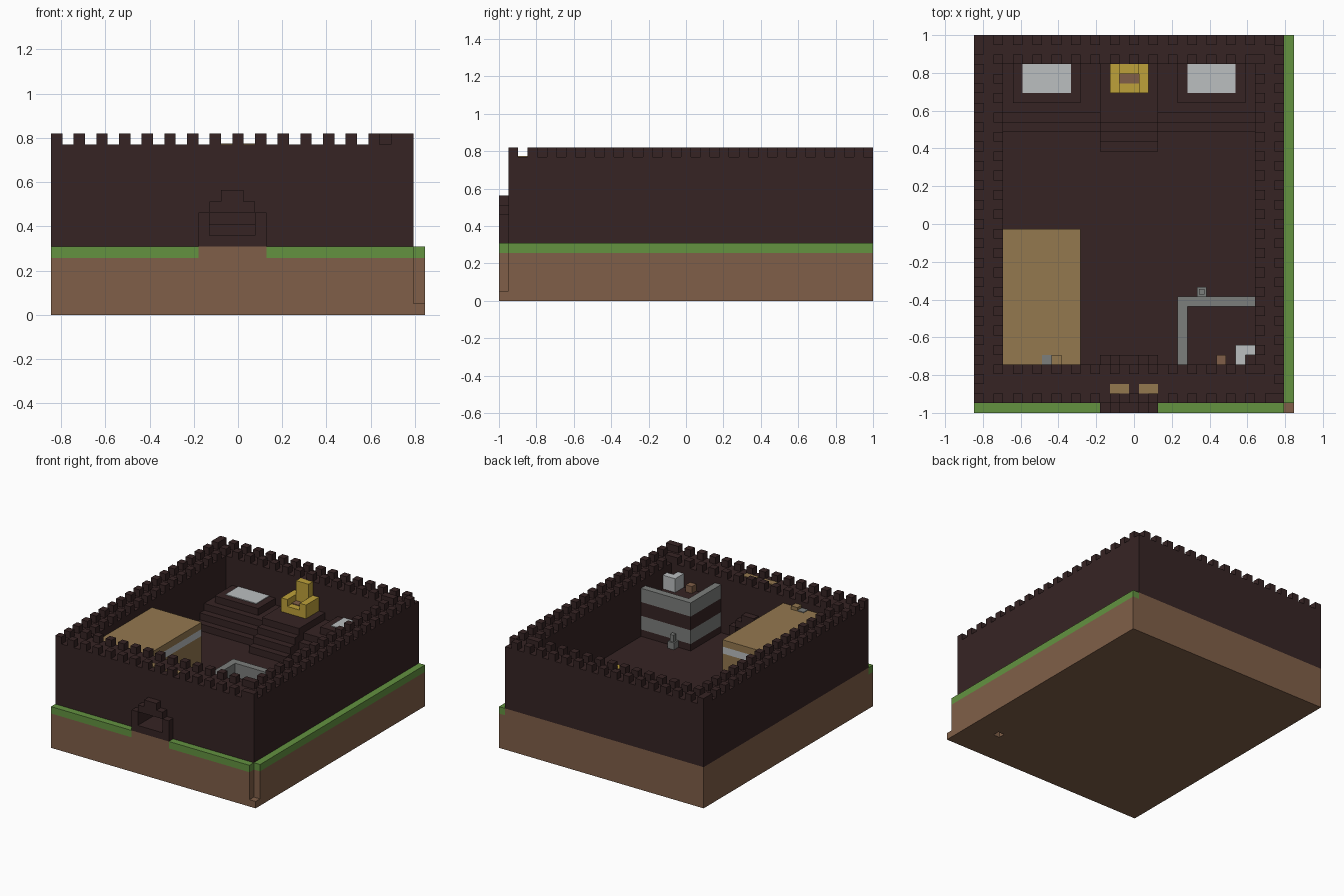
import bpy
import bmesh
from mathutils import Vector

default = bpy.data.objects.get("Cube")
if default:
    bpy.data.objects.remove(default)

# Everything sits on a grid of cubes: WIDE x DEEP x 16 cubes
WIDE, DEEP = 33, 39
UNIT = 2 / DEEP
FLOOR, ROOF, TOP = 7, 14, 15


def material(name, red, green, blue):
    """Flat material from display colour values, stored as linear."""
    linear = [((c / 255 + 0.055) / 1.055) ** 2.4 for c in (red, green, blue)]
    mat = bpy.data.materials.new(name)
    mat.use_nodes = True
    mat.diffuse_color = (*linear, 1)
    shader = next(n for n in mat.node_tree.nodes if n.type == "BSDF_PRINCIPLED")
    shader.inputs["Base Color"].default_value = (*linear, 1)
    return mat


dark_brick = material("dark_brick", 54, 36, 36)
dirt = material("dirt", 128, 95, 72)
grass = material("grass", 99, 146, 64)
planks = material("planks", 148, 120, 79)
gold = material("gold", 190, 161, 58)
stone = material("grey_stone", 124, 126, 124)
white = material("white_stone", 187, 191, 192)


def build(name, mat, *boxes):
    """One object from boxes given as (low corner, size) in grid cubes."""
    bm = bmesh.new()
    for low, size in boxes:
        made = bmesh.ops.create_cube(bm, size=1)
        for vert in made["verts"]:
            place = [l + s * (c + 0.5) for l, s, c in zip(low, size, vert.co)]
            place[0] -= WIDE / 2
            place[1] -= DEEP / 2
            vert.co = Vector(place) * UNIT
    mesh = bpy.data.meshes.new(name)
    bm.to_mesh(mesh)
    bm.free()
    mesh.materials.append(mat)
    obj = bpy.data.objects.new(name, mesh)
    bpy.context.collection.objects.link(obj)
    return obj


def slab(x0, x1, y0, y1, z0, z1):
    """Box from its extents along each axis."""
    return (x0, y0, z0), (x1 - x0, y1 - y0, z1 - z0)


# Ground: bottom layer with a small hole, then soil with an open front corner
hole_x, hole_y = 28, 5
build("ground_bottom", dirt,
      slab(0, hole_x, 0, DEEP, 0, 1),
      slab(hole_x + 1, WIDE, 0, DEEP, 0, 1),
      slab(hole_x, hole_x + 1, 0, hole_y, 0, 1),
      slab(hole_x, hole_x + 1, hole_y + 1, DEEP, 0, 1))
build("ground_soil", dirt,
      slab(0, WIDE - 1, 0, DEEP, 1, 5),
      slab(WIDE - 1, WIDE, 1, DEEP, 1, 5),
      slab(0, WIDE - 1, 1, DEEP, 5, 6),
      slab(13, 19, 0, 1, 5, 6))
build("grass_border", grass,
      slab(0, 13, 0, 1, 5, 6),
      slab(19, WIDE - 1, 0, 1, 5, 6),
      slab(WIDE - 1, WIDE, 1, DEEP, 5, 6))

# Courtyard floor and thick outer walls, the front one with a passage
build("courtyard_floor", dark_brick, slab(3, 29, 5, 36, 6, FLOOR))
build("side_walls", dark_brick,
      *[slab(x, x + 3, 1, DEEP, 6, TOP) for x in (0, 29)])
build("back_wall", dark_brick, slab(3, 29, 36, DEEP, 6, TOP))
build("front_wall", dark_brick,
      slab(3, 14, 1, 5, 6, TOP),
      slab(18, 29, 1, 5, 6, TOP),
      slab(14, 18, 1, 5, 6, FLOOR),
      slab(14, 18, 1, 5, 9, TOP))

# Stepped gate frame outside, and its lower twin inside
for name, y in (("gate_frame_outer", 0), ("gate_frame_inner", 5)):
    build(name, dark_brick,
          slab(13, 14, y, y + 1, 6, 9),
          slab(18, 19, y, y + 1, 6, 9),
          slab(14, 18, y, y + 1, 6, FLOOR),
          slab(14, 18, y, y + 1, 9, 10),
          slab(15, 17, y, y + 1, 10, 11))

# Battlements on both edges of every wall; side rows alternate
teeth = set()
for x in range(0, WIDE - 1, 2):
    teeth |= {(x, 1), (x, DEEP - 1)}
    if 2 <= x <= 29:
        teeth |= {(x, 4), (x, 36)}
for y in range(1, DEEP, 2):
    teeth |= {(0, y), (31, y)}
for y in range(4, 37, 2):
    teeth |= {(2, y), (29, y)}
build("battlements", dark_brick,
      *[((x, y, TOP), (1, 1, 1)) for x, y in sorted(teeth)])

# Wooden hatches on the front wall walk
build("wall_hatches", planks,
      *[((x, 2, TOP), (2, 1, 0.1)) for x in (14, 17)])

# Wide dais steps, narrow centre stairs and the throne platform
build("dais_steps", dark_brick,
      *[slab(3, 29, 29 + n, 36, FLOOR + n, FLOOR + n + 1) for n in range(3)])
build("centre_stairs", dark_brick,
      *[slab(13, 19, 27 + n, 36, FLOOR + n, FLOOR + n + 1) for n in range(4)])

# Side pedestals with pale slabs set in the top
for side, x in (("right", 4), ("left", 21)):
    build(side + "_pedestal", dark_brick, slab(x, x + 7, 32, 36, 10, 11))
    build(side + "_pale_slab", white, slab(x + 1, x + 6, 33, 36, 11, 11.1))

# Throne: seat, arms, stepped back and cushion
build("throne", gold,
      slab(14, 18, 33, 36, 11, 12),
      slab(14, 15, 33, 35, 12, 13),
      slab(17, 18, 33, 35, 12, 13),
      slab(14, 18, 35, 36, 12, 13),
      slab(15, 17, 35, 36, 13, TOP))
build("throne_cushion", dirt, slab(15, 17, 34, 35, 12, 12.1))

# Wooden house with a pale band of windows, hatch and chimney stub on top
build("house_lower", planks, slab(3, 11, 5, 19, FLOOR, 12))
build("house_window_band", white, slab(3, 11, 5, 19, 12, 13))
build("house_roof", planks, slab(3, 11, 5, 19, 13, ROOF))
build("roof_hatch", stone, slab(7, 8, 5, 6, ROOF, ROOF + 0.1))
build("roof_block", planks, slab(8, 9, 5, 6, ROOF, ROOF + 0.5))

# Corner room: L-shaped wall in alternating bands
bands = ((FLOOR, 8, dark_brick), (8, 10, stone),
         (10, 12, dark_brick), (12, ROOF, stone))
for low, high, mat in bands:
    build("room_wall_band", mat,
          slab(21, 29, 11, 12, low, high),
          slab(21, 22, 5, 11, low, high))
build("room_floor", dark_brick, slab(22, 29, 5, 11, 11, 12))

# Room furniture and the small post outside
build("white_corner_seat", white,
      slab(27, 28, 5, 7, 12, ROOF),
      slab(28, 29, 6, 7, 12, ROOF))
build("stool", dirt, slab(25, 26, 5, 6, 12, 13))
build("post", stone,
      slab(23, 24, 12, 13, FLOOR, 8),
      slab(23.2, 23.8, 12.2, 12.8, 8, 9))
